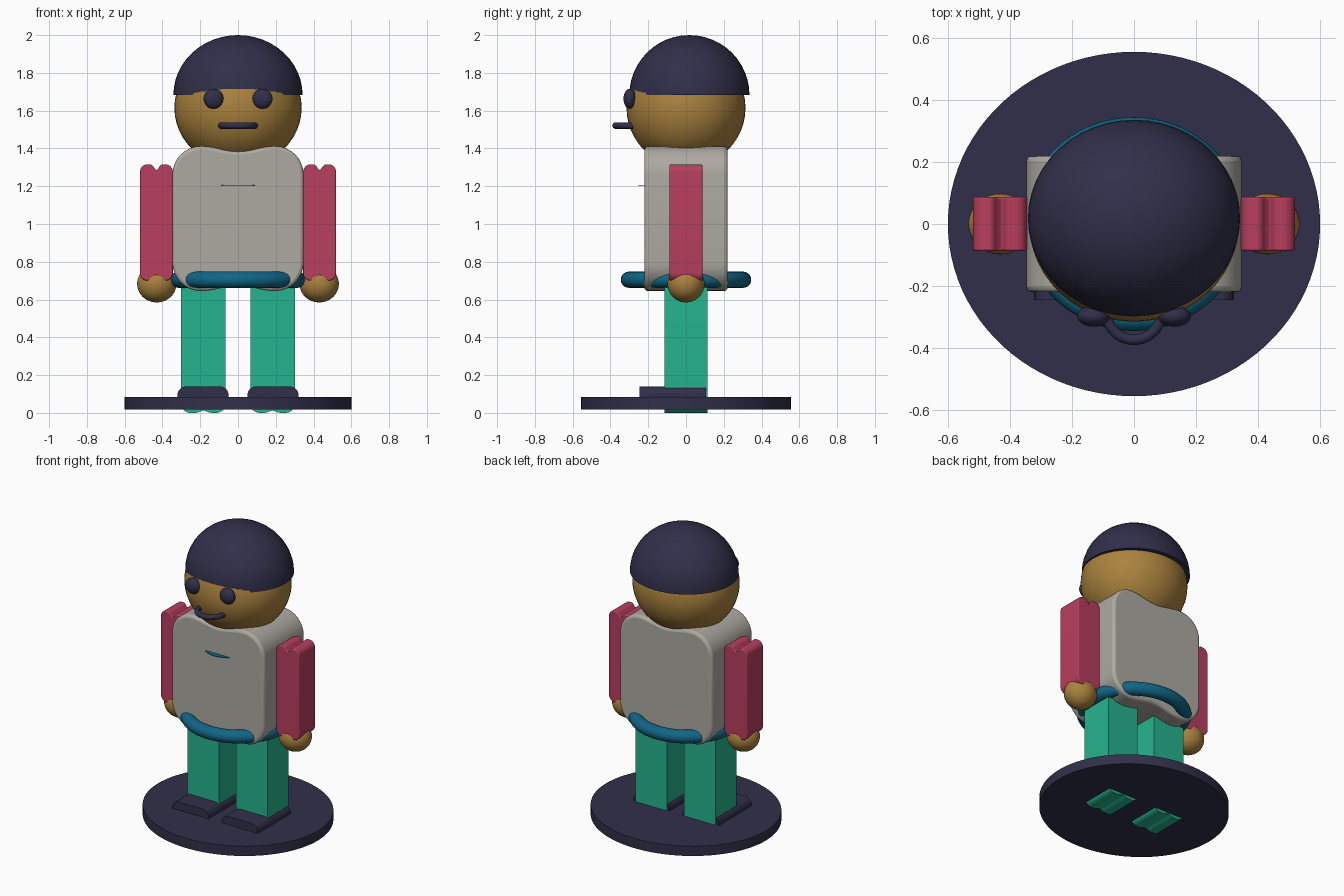
import bpy, bmesh, math

cube = bpy.data.objects.get("Cube")
if cube:
    bpy.data.objects.remove(cube, do_unlink=True)


def material(name, rgb):
    lin = [((c / 255 + 0.055) / 1.055) ** 2.4 for c in rgb] + [1.0]
    m = bpy.data.materials.new(name)
    m.use_nodes = True
    m.diffuse_color = lin
    bsdf = next(n for n in m.node_tree.nodes if n.type == 'BSDF_PRINCIPLED')
    bsdf.inputs["Base Color"].default_value = lin
    return m


NAVY = material("dark navy", (48, 47, 74))
SKIN = material("golden tan", (170, 130, 62))
GREY = material("warm grey", (174, 170, 162))
RED = material("raspberry red", (184, 62, 94))
GREEN = material("sea green", (37, 180, 142))
TEAL = material("deep teal", (15, 102, 134))


def finish(name, mat, angle=40):
    o = bpy.context.object
    o.name = o.data.name = name
    o.data.materials.append(mat)
    bpy.ops.object.shade_smooth_by_angle(angle=math.radians(angle))
    return o


def ball(name, mat, loc, scale):
    bpy.ops.mesh.primitive_uv_sphere_add(segments=48, ring_count=24, radius=1, location=loc)
    bpy.context.object.scale = scale
    return finish(name, mat)


def disc(name, mat, loc, rx, ry, h):
    bpy.ops.mesh.primitive_cylinder_add(vertices=96, radius=1, depth=h, location=loc)
    bpy.context.object.scale = (rx, ry, 1)
    return finish(name, mat)


def ring(name, mat, loc, major, minor, sx=1):
    bpy.ops.mesh.primitive_torus_add(major_radius=major, minor_radius=minor, location=loc,
                                     major_segments=72, minor_segments=20)
    bpy.context.object.scale.x = sx
    return finish(name, mat, 60)


def block(name, mat, cx, half, z, y, r, dip=0, power=1, bevel=0):
    """Rounded front outline, dented mid top and bottom, extruded along y."""
    mid, hz = (z[0] + z[1]) / 2, (z[1] - z[0]) / 2
    flat = half - r
    quarter = []
    for i in range(9):
        a = math.pi / 2 * i / 8
        quarter.append((flat + r * math.cos(a), hz - r + r * math.sin(a)))
    for i in range(1, 13):
        u = 1 - i / 12
        dent = dip * ((1 + math.cos(math.pi * u)) / 2) ** power
        quarter.append((flat * u, hz - dent))
    top = quarter + [(-x, h) for x, h in quarter[-2::-1]]
    outline = top + [(-x, -h) for x, h in top]
    bm = bmesh.new()
    face = bm.faces.new([bm.verts.new((cx + x, y[0], mid + h)) for x, h in outline])
    grown = bmesh.ops.extrude_face_region(bm, geom=[face])["geom"]
    verts = [g for g in grown if isinstance(g, bmesh.types.BMVert)]
    bmesh.ops.translate(bm, verts=verts, vec=(0, y[1] - y[0], 0))
    bmesh.ops.remove_doubles(bm, verts=bm.verts, dist=1e-5)
    bmesh.ops.recalc_face_normals(bm, faces=bm.faces)
    me = bpy.data.meshes.new(name)
    bm.to_mesh(me)
    bm.free()
    o = bpy.data.objects.new(name, me)
    bpy.context.collection.objects.link(o)
    bpy.ops.object.select_all(action='DESELECT')
    o.select_set(True)
    bpy.context.view_layer.objects.active = o
    if bevel:
        b = o.modifiers.new("soft_edges", 'BEVEL')
        b.width, b.segments = bevel, 3
        b.limit_method, b.angle_limit = 'ANGLE', math.radians(60)
    return finish(name, mat)


# Stand, torso, belt and the little chest shelf
disc("base", NAVY, (0, 0, 0.052), 0.6, 0.555, 0.066)
block("torso", GREY, 0, 0.347, (0.645, 1.412), (-0.22, 0.22), 0.15, 0.027, 1, 0.018)
ring("belt", TEAL, (0, 0, 0.705), 0.302, 0.043, 1.04)
disc("chest_shelf", TEAL, (0, -0.13, 1.205), 0.13, 0.125, 0.004)

# Limbs
for side, s in (("left", 1), ("right", -1)):
    block(side + "_arm", RED, s * 0.432, 0.087, (0.70, 1.316), (-0.087, 0.087), 0.04, 0.03, 3, 0.006)
    ball(side + "_hand", SKIN, (s * 0.43, 0, 0.683), (0.104, 0.098, 0.098))
    block(side + "_leg", GREEN, s * 0.183, 0.118, (0, 0.75), (-0.113, 0.113), 0.05, 0.012, 3)
    block(side + "_shoe", NAVY, s * 0.185, 0.135, (0.035, 0.14), (-0.245, 0.105), 0.045)
    ball(side + "_eye", NAVY, (s * 0.13, -0.297, 1.663), (0.053, 0.034, 0.053))

# Head and mouth
ball("head", SKIN, (0, 0, 1.615), (0.337, 0.315, 0.315))
ring("mouth", NAVY, (0, -0.285, 1.521), 0.088, 0.017)

# Cap: upper half of a ball with a closed flat rim
cap = ball("cap", NAVY, (0, 0.018, 1.683), (0.342, 0.318, 0.317))
bm = bmesh.new()
bm.from_mesh(cap.data)
bmesh.ops.bisect_plane(bm, geom=bm.verts[:] + bm.edges[:] + bm.faces[:], dist=1e-4,
                       plane_co=(0, 0, 0), plane_no=(0, 0, 1), clear_inner=True)
bmesh.ops.holes_fill(bm, edges=[e for e in bm.edges if e.is_boundary], sides=0)
for e in bm.edges:
    if len(e.link_faces) == 2 and e.calc_face_angle(0) > 1:
        e.smooth = False
bm.to_mesh(cap.data)
bm.free()
